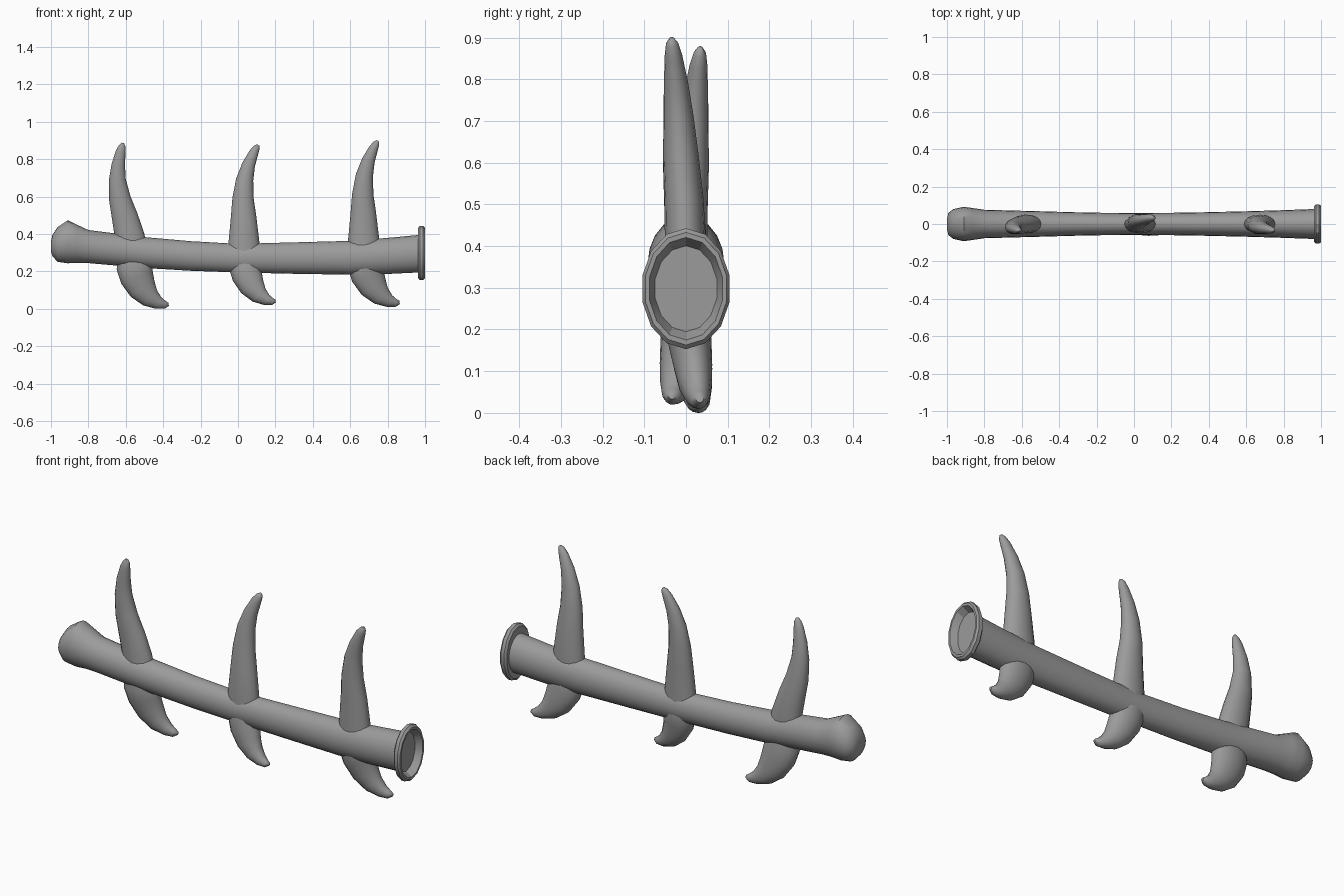
import bpy, bmesh, math
from mathutils import Vector

cube = bpy.data.objects.get("Cube")
if cube:
    bpy.data.objects.remove(cube, do_unlink=True)

grey = bpy.data.materials.new("bone_grey")
grey.use_nodes = True
colour = (0.33, 0.33, 0.33, 1)
grey.diffuse_color = colour
grey.node_tree.nodes["Principled BSDF"].inputs["Base Color"].default_value = colour


def loft(name, rings, sides, angle, cap_start=True, cap_end=True):
    """Skin rings of (centre, in-plane axis, in-plane radius, y radius)."""
    bm = bmesh.new()
    loops = []
    for centre, axis, r, ry in rings:
        loop = []
        for i in range(sides):
            a = math.tau * i / sides
            p = centre + axis * (r * math.cos(a)) + Vector((0, ry * math.sin(a), 0))
            loop.append(bm.verts.new(p))
        loops.append(loop)
    for a, b in zip(loops, loops[1:]):
        for i in range(sides):
            j = (i + 1) % sides
            bm.faces.new((a[i], a[j], b[j], b[i]))
    if cap_start:
        bm.faces.new(loops[0][::-1])
    if cap_end:
        bm.faces.new(loops[-1])
    bmesh.ops.recalc_face_normals(bm, faces=bm.faces)
    mesh = bpy.data.meshes.new(name)
    bm.to_mesh(mesh)
    bm.free()
    mesh.materials.append(grey)
    obj = bpy.data.objects.new(name, mesh)
    bpy.context.collection.objects.link(obj)
    bpy.ops.object.select_all(action='DESELECT')
    obj.select_set(True)
    bpy.context.view_layer.objects.active = obj
    bpy.ops.object.shade_smooth_by_angle(angle=math.radians(angle))
    return obj


def spike(name, path, offset, lean):
    """Curved horn; path rows are (x, z, radius, y radius, sideways lean)."""
    pts = [Vector((x + offset[0], y * lean, z + offset[1])) for x, z, r, ry, y in path]
    rings = []
    for i, row in enumerate(path):
        t = pts[min(i + 1, len(pts) - 1)] - pts[max(i - 1, 0)]
        axis = Vector((t.z, 0, -t.x)).normalized()
        rings.append((pts[i], axis, row[2], row[3]))
    loft(name, rings, 16, 60)


up = Vector((0, 0, 1))

# Shaft with a swollen knob: x, bottom z, top z, half width
shaft = [(-1.0, .315, .365, .03), (-.992, .29, .405, .06), (-.965, .26, .445, .08),
         (-.91, .252, .482, .092), (-.86, .255, .458, .085), (-.8, .253, .43, .076),
         (-.5, .227, .392, .068), (-.25, .212, .37, .061), (0, .203, .356, .058),
         (.3, .196, .364, .061), (.6, .191, .372, .068), (.8, .195, .388, .074),
         (.962, .203, .403, .08)]
loft("shaft", [(Vector((x, 0, (lo + hi) / 2)), up, (hi - lo) / 2, w)
               for x, lo, hi, w in shaft], 20, 50, cap_end=False)

# Hollow end flange: x, half width, half height
flange = [(.963, .079, .1), (.963, .098, .134), (.972, .107, .145), (.99, .107, .145),
          (1.0, .1, .135), (1.0, .09, .123), (.985, .084, .114), (.965, .076, .103)]
loft("end_flange", [(Vector((x, 0, .307)), up, h, w) for x, w, h in flange],
     14, 25, cap_start=False)

# Upper spikes
back_curved = [(-.565, .3, .088, .05, 0), (-.58, .4, .079, .05, 0),
               (-.605, .5, .07, .047, .005), (-.632, .6, .058, .043, .012),
               (-.645, .7, .045, .036, .018), (-.64, .78, .036, .029, .024),
               (-.627, .85, .026, .021, .03), (-.619, .88, .018, .015, .033),
               (-.616, .896, .007, .006, .034)]
front_curved = [(.032, .28, .088, .05, 0), (.032, .36, .083, .05, 0),
                (.03, .5, .068, .047, .005), (.027, .6, .057, .043, .012),
                (.036, .7, .046, .036, .018), (.057, .78, .035, .029, .024),
                (.085, .845, .025, .021, .03), (.1, .872, .017, .015, .033),
                (.108, .885, .007, .006, .034)]
spike("upper_spike_rear", back_curved, (0, 0), -1)
spike("upper_spike_middle", front_curved, (0, 0), 1)
spike("upper_spike_front", front_curved, (.64, .022), -1)

# Lower hooked spikes
hook = [(-.56, .29, .085, .045, 0), (-.555, .235, .095, .056, 0),
        (-.54, .175, .09, .053, .008), (-.51, .115, .076, .047, .016),
        (-.47, .068, .055, .04, .022), (-.425, .04, .034, .03, .028),
        (-.39, .03, .021, .02, .032), (-.371, .033, .009, .009, .033)]
spike("lower_spike_rear", hook, (0, 0), 1)
small_hook = [(x * .9 + .535, z * .95 + .02 - .009, r * .9, ry, y) for x, z, r, ry, y in hook]
spike("lower_spike_middle", small_hook, (0, .008), -1)
spike("lower_spike_front", hook, (1.235, .01), 1)

# Rest the lowest hook on the ground
bpy.context.view_layer.update()
parts = [o for o in bpy.context.collection.objects if o.type == 'MESH' and grey.name in o.data.materials]
lowest = min(v.co.z for o in parts for v in o.data.vertices)
for o in parts:
    for v in o.data.vertices:
        v.co.z -= lowest
